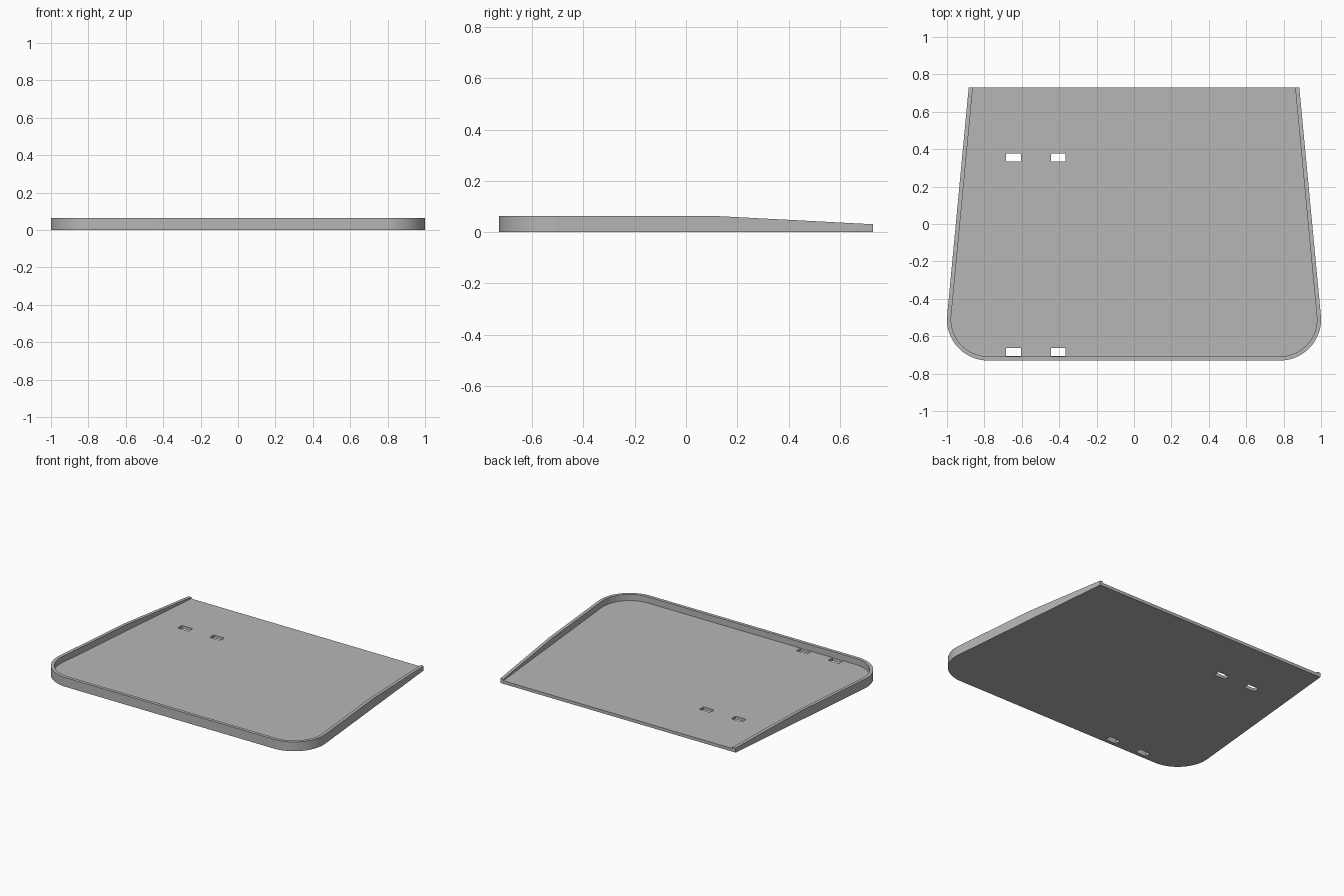
import bpy, bmesh, math
from mathutils import Matrix

if "Cube" in bpy.data.objects:
    bpy.data.objects.remove(bpy.data.objects["Cube"])

HEIGHT, WALL, FLOOR = 0.063, 0.022, 0.021
BACK, RADIUS = 0.73, 0.22
CORNER_X, CORNER_Y = 0.78, -0.51
TAPER = math.radians(5.4)

grey = bpy.data.materials.new("plain grey")
grey.use_nodes = True
colour = (0.47, 0.47, 0.47, 1)
grey.diffuse_color = colour
grey.node_tree.nodes["Principled BSDF"].inputs["Base Color"].default_value = colour


def prism(name, points, direction):
    """Closed solid made by extruding a flat polygon."""
    bm = bmesh.new()
    face = bm.faces.new([bm.verts.new(p) for p in points])
    top = bmesh.ops.extrude_face_region(bm, geom=[face])["geom"]
    bmesh.ops.translate(bm, vec=direction,
                        verts=[v for v in top if isinstance(v, bmesh.types.BMVert)])
    bmesh.ops.recalc_face_normals(bm, faces=bm.faces)
    mesh = bpy.data.meshes.new(name)
    bm.to_mesh(mesh)
    bm.free()
    mesh.materials.append(grey)
    obj = bpy.data.objects.new(name, mesh)
    bpy.context.collection.objects.link(obj)
    return obj


def outline(radius, back, z, steps=24):
    """Tapered outline with two rounded front corners and a straight back."""
    half = []
    for i in range(steps + 1):
        a = -math.pi / 2 + (math.pi / 2 + TAPER) * i / steps
        half.append((CORNER_X + radius * math.cos(a), CORNER_Y + radius * math.sin(a), z))
    x, y, _ = half[-1]
    half.append((x - (back - y) * math.tan(TAPER), back, z))
    return half + [(-x, y, z) for x, y, z in reversed(half)]


def cut(target, cutter):
    cutter.hide_render = True
    mod = target.modifiers.new("cut", "BOOLEAN")
    mod.operation = "DIFFERENCE"
    mod.solver = "EXACT"
    mod.object = cutter
    bpy.context.view_layer.objects.active = target
    bpy.ops.object.modifier_apply(modifier=mod.name)
    bpy.data.objects.remove(cutter)


# Solid tray body
tray = prism("tray", outline(RADIUS, BACK, 0), (0, 0, HEIGHT))

# Hollow inside, open at the back
cut(tray, prism("hollow_cutter", outline(RADIUS - WALL, BACK + 0.1, FLOOR), (0, 0, 0.2)))

# Rim slopes down towards the back
slope = [(-1.2, 0.12, HEIGHT), (-1.2, BACK, 0.031), (-1.2, 0.9, 0.022),
         (-1.2, 0.9, 0.2), (-1.2, 0.12, 0.2)]
cut(tray, prism("slope_cutter", slope, (2.4, 0, 0)))

# Four slots through the floor
for x in (-0.645, -0.405):
    for y in (0.355, -0.6845):
        w, d = 0.04, 0.0215
        rect = [(x - w, y - d, -0.1), (x + w, y - d, -0.1),
                (x + w, y + d, -0.1), (x - w, y + d, -0.1)]
        cut(tray, prism("slot_cutter", rect, (0, 0, 0.14)))

# Smooth corners, crisp edges
bpy.ops.object.select_all(action="DESELECT")
tray.select_set(True)
bpy.context.view_layer.objects.active = tray
bpy.ops.object.shade_smooth_by_angle(angle=math.radians(30))
